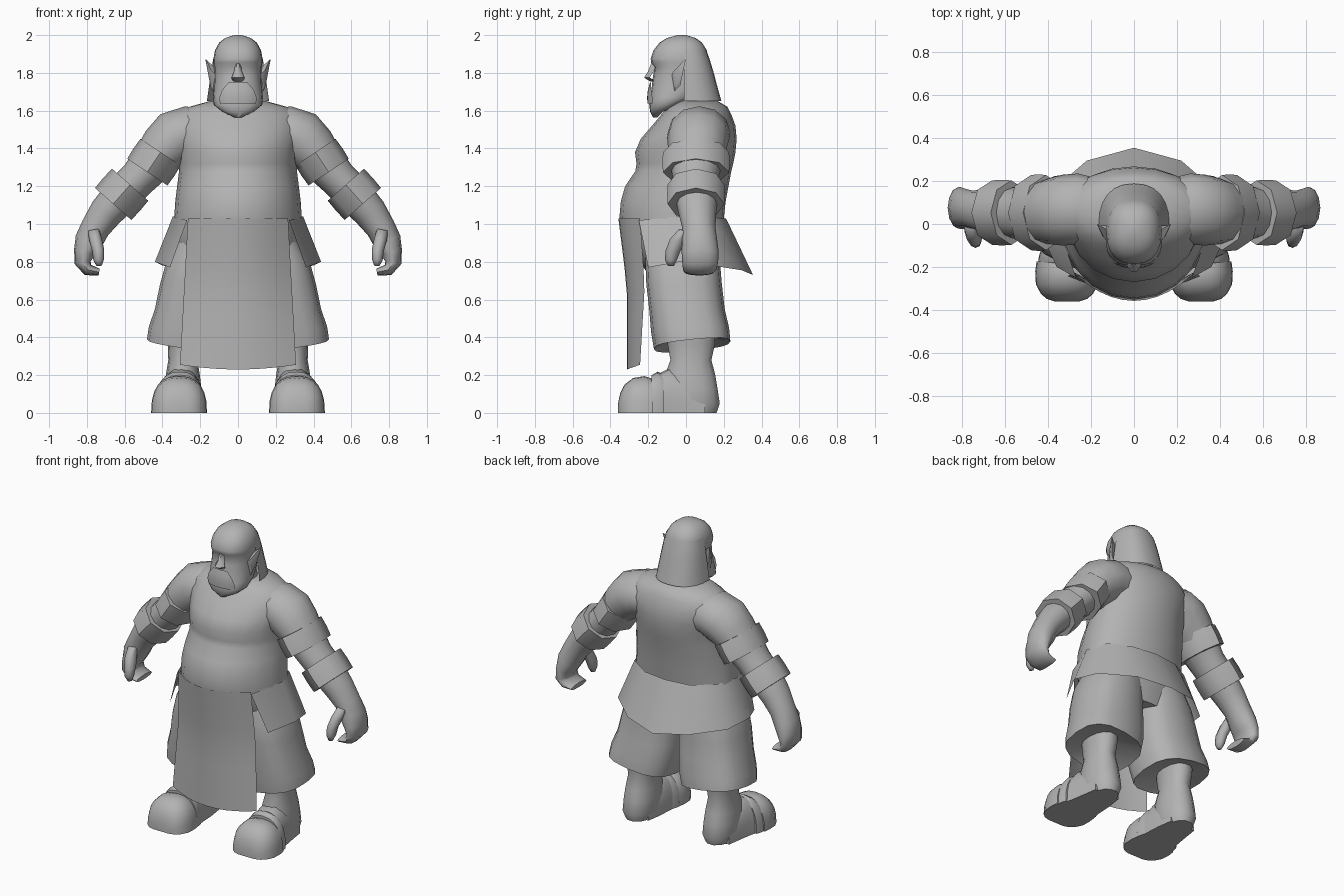
import bpy, math
from mathutils import Vector

grey = bpy.data.materials.new("plain_grey")
grey.diffuse_color = (0.45, 0.45, 0.45, 1)


def skin(name, rings, closed=True, caps=True, mirror=False, angle=45):
    """Join rows of points with quads; optionally cap the ends and mirror in x."""
    n = len(rings[0])
    verts = [p for r in rings for p in r]
    faces = []
    for i in range(len(rings) - 1):
        for j in range(n if closed else n - 1):
            k = (j + 1) % n
            faces.append((i * n + j, i * n + k, (i + 1) * n + k, (i + 1) * n + j))
    if caps and closed:
        faces.append(tuple(reversed(range(n))))
        faces.append(tuple(range(len(verts) - n, len(verts))))
    me = bpy.data.meshes.new(name)
    me.from_pydata(verts, [], faces)
    me.materials.append(grey)
    ob = bpy.data.objects.new(name, me)
    bpy.context.collection.objects.link(ob)
    bpy.ops.object.select_all(action='DESELECT')
    ob.select_set(True)
    bpy.context.view_layer.objects.active = ob
    bpy.ops.object.mode_set(mode='EDIT')
    bpy.ops.mesh.select_all(action='SELECT')
    bpy.ops.mesh.normals_make_consistent(inside=False)
    bpy.ops.object.mode_set(mode='OBJECT')
    bpy.ops.object.shade_smooth_by_angle(angle=math.radians(angle))
    if mirror:
        ob.modifiers.new("mirror", 'MIRROR').use_clip = False
    return ob


def sp(v, p):
    return math.copysign(abs(v) ** p, v)


def level(z, hw, yf, yb, cx=0, yc=None, n=20, p=1.0, a0=0, a1=360):
    """Horizontal ring (or arc) with separate front and back depth."""
    yc = (yf + yb) / 2 if yc is None else yc
    out = []
    m = n if a1 - a0 == 360 else n - 1
    for i in range(n):
        t = math.radians(a0 + (a1 - a0) * i / m)
        s = sp(math.sin(t), p)
        out.append((cx + hw * sp(math.cos(t), p), yc + s * (yb - yc if s > 0 else yc - yf), z))
    return out


def tube(path, n=12, turn=0):
    """Rings across a path of (x, y, z, radius in xz plane, radius in y)."""
    rings = []
    for i, (x, y, z, ru, rv) in enumerate(path):
        a, b = path[max(i - 1, 0)], path[min(i + 1, len(path) - 1)]
        d = Vector((b[0] - a[0], 0, b[2] - a[2])).normalized()
        u = Vector((-d.z, 0, d.x))
        rings.append([Vector((x, y, z)) + u * ru * math.cos(2 * math.pi * j / n + turn)
                      + Vector((0, rv * math.sin(2 * math.pi * j / n + turn), 0)) for j in range(n)])
    return rings


def dome(y, cx, hw, top, n=13, p=0.8):
    """Upright slice of a foot: flat on the ground, rounded above."""
    return [(cx + hw * sp(math.cos(t), p), y, top * sp(math.sin(t), p))
            for t in (math.pi * i / (n - 1) for i in range(n))]


# torso
skin("torso", [level(z, w, f, b, yc=c) for z, w, f, b, c in (
    (0.72, .30, -.19, .15, 0), (0.85, .34, -.28, .17, 0), (0.95, .345, -.335, .185, 0),
    (1.03, .338, -.353, .2, 0), (1.12, .332, -.345, .21, 0), (1.2, .322, -.322, .225, .02),
    (1.28, .312, -.268, .24, .03), (1.32, .312, -.262, .25, .03), (1.38, .315, -.27, .262, .03),
    (1.45, .33, -.24, .268, .05), (1.52, .34, -.18, .262, .06), (1.58, .32, -.13, .24, .06),
    (1.62, .26, -.09, .22, .06), (1.65, .15, -.06, .17, .06))], angle=60)

# arms, running down into the palm and curled fingers
skin("arm", tube((
    (.16, .07, 1.48, .12, .14), (.26, .07, 1.485, .14, .165), (.33, .065, 1.455, .15, .165),
    (.39, .06, 1.40, .135, .155), (.45, .055, 1.33, .115, .14), (.53, .05, 1.24, .10, .12),
    (.62, .055, 1.15, .10, .115), (.70, .06, 1.06, .09, .10), (.755, .068, .98, .078, .088),
    (.79, .072, .91, .075, .094), (.812, .075, .85, .058, .098), (.822, .075, .795, .043, .095),
    (.795, .072, .757, .032, .088), (.735, .07, .745, .018, .08))), mirror=True, angle=70)
skin("thumb", tube((
    (.765, .0, .97, .03, .04), (.755, -.04, .92, .034, .045), (.74, -.068, .86, .032, .04),
    (.738, -.08, .81, .028, .032), (.735, -.08, .778, .014, .016)), 8), mirror=True, angle=70)

# thick arm bands
for name, top, end, ru, rv in (
        ("upper_arm_band", (.41, 1.38), (.48, 1.275), .128, .175),
        ("forearm_band", (.571, 1.208), (.661, 1.106), .128, .15)):
    mid = [(a + b) / 2 for a, b in zip(top, end)]
    skin(name, tube([(x, .053, z, ru * s, rv * s) for x, z, s in
                     ((*top, 1), (*mid, 1.02), (*end, 1))], 8), mirror=True, angle=50)

# head and neck
skin("head", [level(z, w, f, b, n=20, p=.85, yc=c) for z, w, f, b, c in (
    (1.565, .02, -.175, -.15, -.16), (1.595, .085, -.19, -.12, -.14), (1.63, .128, -.195, -.04, -.1),
    (1.67, .132, -.19, .06, -.07), (1.72, .128, -.182, .1, -.05), (1.78, .126, -.175, .11, -.03),
    (1.83, .127, -.166, .118, -.03), (1.855, .129, -.185, .12, -.03), (1.875, .13, -.187, .12, -.03),
    (1.92, .122, -.172, .11, -.03), (1.96, .1, -.14, .085, -.03), (1.985, .068, -.1, .05, -.025),
    (2.0, .02, -.045, .0, -.02))], angle=60)
skin("neck", [level(1.5, .14, -.1, .14), level(1.74, .1, -.1, .1)])
skin("nose", [[(-w, y + .03, z), (-w * .4, y, z), (w * .4, y, z), (w, y + .03, z)] for z, w, y in (
    (1.85, .016, -.185), (1.81, .02, -.2), (1.775, .034, -.222), (1.755, .03, -.19))], angle=60)

# hair falling behind the head
skin("hair", [level(z, w, -.3, b, yc=-.01, n=13, p=.85, a0=0, a1=180) for z, w, b in (
    (1.65, .165, .188), (1.72, .155, .168), (1.8, .143, .147), (1.87, .132, .126), (1.92, .12, .108))],
    closed=False, angle=60)

# beard plate wrapped round the mouth and chin
skin("beard", [level(z, w, f, .1, yc=-.08, n=9, p=.85, a0=270 - a, a1=270 + a) for z, w, f, a in (
    (1.637, .135, -.204, 42), (1.67, .138, -.206, 42), (1.71, .137, -.202, 34), (1.75, .135, -.19, 18))],
    closed=False, angle=60)

# pointed ears
skin("ear", [[(.12, -.075, 1.79), (.135, -.06, 1.7), (.132, -.03, 1.73), (.12, -.03, 1.82)],
             [(.14, -.065, 1.81), (.148, -.055, 1.74), (.15, -.025, 1.76), (.135, -.02, 1.84)],
             [(.17, -.005, 1.872), (.171, -.005, 1.868), (.172, -.002, 1.868), (.17, -.001, 1.872)]],
     mirror=True)

# hanging apron, bowed across its width
apron = []
for i in range(7):
    k = i / 6
    row = []
    for j in range(11):
        u = j / 5 - 1
        y = -.358 + .045 * min(1, k * 2.2) + (.115 - .045 * k) * u * u
        row.append((u * (.265 + .042 * k), y, 1.03 - .8 * k + .025 * k * u * u))
    apron.append(row)
skin("apron", apron, closed=False, angle=60)

# flared skirt round the sides and back
half_top = [(.27, -.25, 1.02), (.345, -.03, 1.04), (.30, .11, 1.04), (.165, .19, 1.03)]
half_rim = [(.36, -.2, .77), (.44, -.03, .80), (.40, .14, .78), (.22, .295, .755)]
rows = []
for k in (0, .5, 1):
    pts = [Vector(a).lerp(Vector(b), k) for a, b in zip(half_top, half_rim)]
    mid = Vector((0, .212, 1.03)).lerp(Vector((0, .355, .73)), k)
    rows.append(pts + [mid] + [Vector((-p.x, p.y, p.z)) for p in reversed(pts)])
skin("skirt", rows, closed=False, angle=50)

# baggy shorts with slanted hems turned in to the shins
shorts = []
for z, xi, xo, f, b, slant in (
        (.95, .0, .30, -.2, .16, 0), (.8, .0, .38, -.215, .18, 0), (.68, .005, .413, -.21, .19, 0),
        (.55, .01, .44, -.195, .205, 0), (.44, .025, .472, -.185, .228, .5),
        (.355, .05, .482, -.17, .235, 1), (.40, .2, .39, -.09, .15, 0)):
    ring = level(z, (xo - xi) / 2, f, b, (xi + xo) / 2, n=16, p=.75)
    shorts.append([(x, y, h + slant * (.14 * (x - .26) + .1 * y)) for x, y, h in ring])
skin("shorts_leg", shorts, mirror=True, angle=55)

# lower legs and heels
skin("lower_leg", [level(z, w, f, b, .292, n=14, p=.9) for z, w, f, b in (
    (0, .085, -.12, .165), (.05, .1, -.12, .182), (.13, .098, -.12, .17), (.2, .09, -.115, .158),
    (.28, .077, -.085, .137), (.36, .08, -.1, .155), (.46, .09, -.1, .16))], mirror=True, angle=60)

# feet: instep, strap and rounded toe cap
skin("instep", [dome(y, cx, w, h) for y, cx, w, h in (
    (.1, .295, .09, .15), (0, .295, .105, .2), (-.09, .3, .115, .235), (-.18, .308, .13, .19))],
    mirror=True, angle=60)
skin("foot_strap", [dome(y, .308, w, h) for y, w, h in (
    (-.12, .125, .205), (-.15, .135, .218), (-.182, .138, .2))], mirror=True, angle=40)
skin("toe_cap", [dome(y, .312, w, h) for y, w, h in (
    (-.175, .142, .18), (-.22, .148, .195), (-.28, .145, .185), (-.325, .122, .15),
    (-.348, .095, .105), (-.36, .06, .05))], mirror=True, angle=60)
